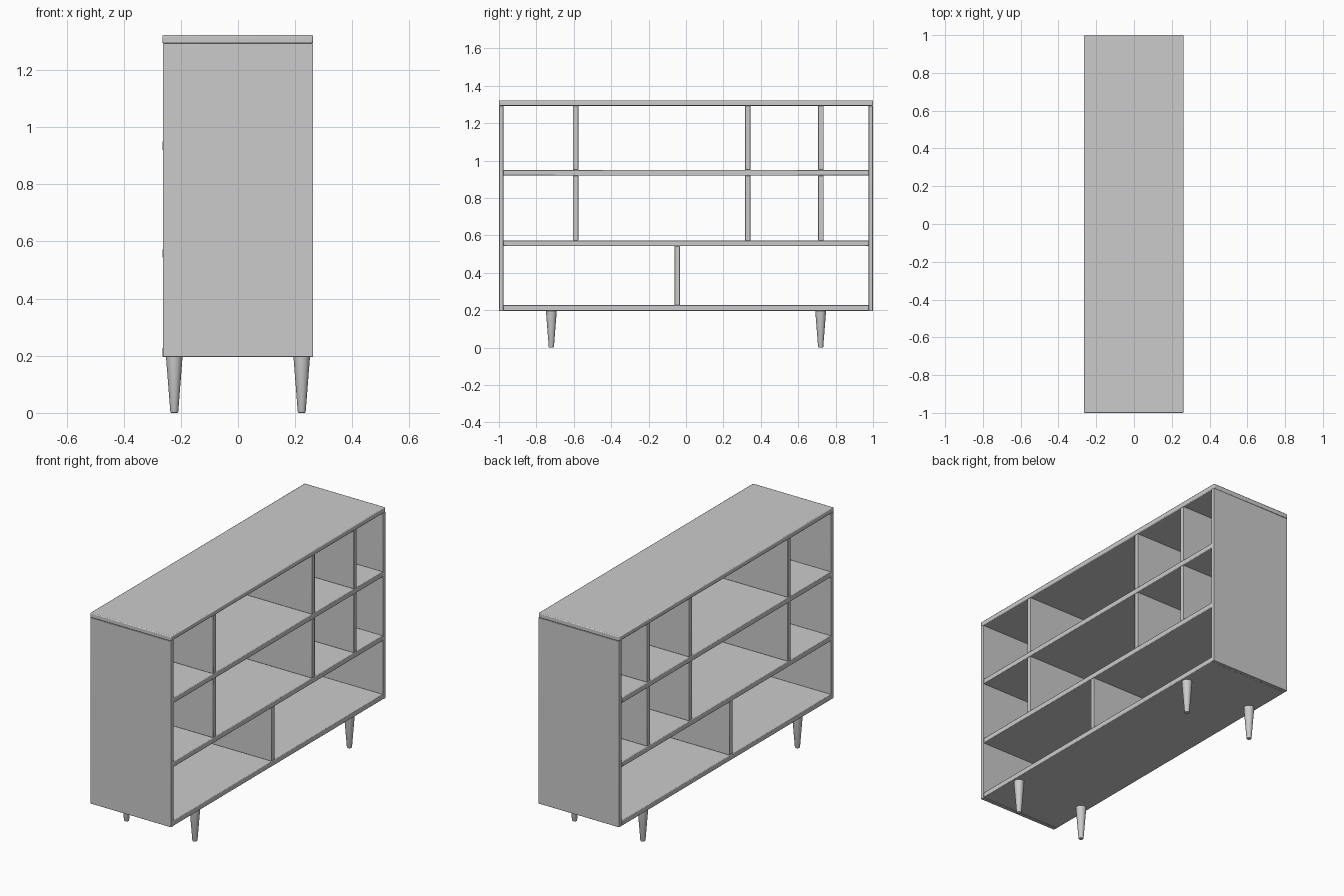
import bpy, bmesh, math

if "Cube" in bpy.data.objects:
    bpy.data.objects.remove(bpy.data.objects["Cube"])

def finish(name, bm, bevel=0.0):
    mesh = bpy.data.meshes.new(name)
    bm.to_mesh(mesh)
    bm.free()
    ob = bpy.data.objects.new(name, mesh)
    bpy.context.collection.objects.link(ob)
    if bevel:
        mod = ob.modifiers.new("soft_edges", 'BEVEL')
        mod.width, mod.segments = bevel, 2
    bpy.context.view_layer.objects.active = ob
    bpy.ops.object.select_all(action='DESELECT')
    ob.select_set(True)
    bpy.ops.object.shade_smooth_by_angle(angle=math.radians(35))
    return ob

def board(name, x, y, z, bevel=0.003):
    """Box spanning the (min, max) ranges on each axis."""
    bm = bmesh.new()
    bmesh.ops.create_cube(bm, size=1)
    for v in bm.verts:
        v.co = [r[0] if c < 0 else r[1] for c, r in zip(v.co, (x, y, z))]
    return finish(name, bm, bevel)

def leg(name, x, y, sides=32):
    """Tapered round leg with a softened foot."""
    profile = [(0.010, 0.0), (0.0125, 0.001), (0.014, 0.005), (0.029, 0.197)]
    bm = bmesh.new()
    rings = [[bm.verts.new((x + r * math.cos(2 * math.pi * i / sides),
                            y + r * math.sin(2 * math.pi * i / sides), z))
              for i in range(sides)] for r, z in profile]
    for a, b in zip(rings, rings[1:]):
        for i in range(sides):
            j = (i + 1) % sides
            bm.faces.new((a[i], a[j], b[j], b[i]))
    bm.faces.new(rings[0][::-1])
    bm.faces.new(rings[-1])
    return finish(name, bm)

D = 0.263          # half depth of the carcass
T = 0.014          # half thickness of a divider

# Top and side panels
board("top_panel", (-0.265, D), (-1, 1), (1.293, 1.322), 0.005)
for side, name in ((-1, "front_side_panel"), (1, "back_side_panel")):
    board(name, (-D, D), tuple(sorted((side * 0.977, side * 0.999))), (0.196, 1.293), 0.002)

# Shelves between the sides
for name, z0, z1 in (("bottom_shelf", 0.197, 0.227),
                     ("middle_shelf", 0.543, 0.573),
                     ("upper_shelf", 0.920, 0.950)):
    board(name, (-0.265, D), (-0.977, 0.977), (z0, z1))

# Upright dividers
for row, z, ys in (("lower", (0.227, 0.543), (-0.047,)),
                   ("middle", (0.573, 0.920), (-0.59, 0.33, 0.721)),
                   ("upper", (0.950, 1.293), (-0.59, 0.33, 0.721))):
    for i, y in enumerate(ys, 1):
        board(f"{row}_divider_{i}", (-D + 0.002, D - 0.002), (y - T, y + T), z, 0.002)

# Legs
for sx, xn in ((-1, "left"), (1, "right")):
    for sy, yn in ((-1, "front"), (1, "back")):
        leg(f"{yn}_{xn}_leg", sx * 0.223, sy * 0.72)
